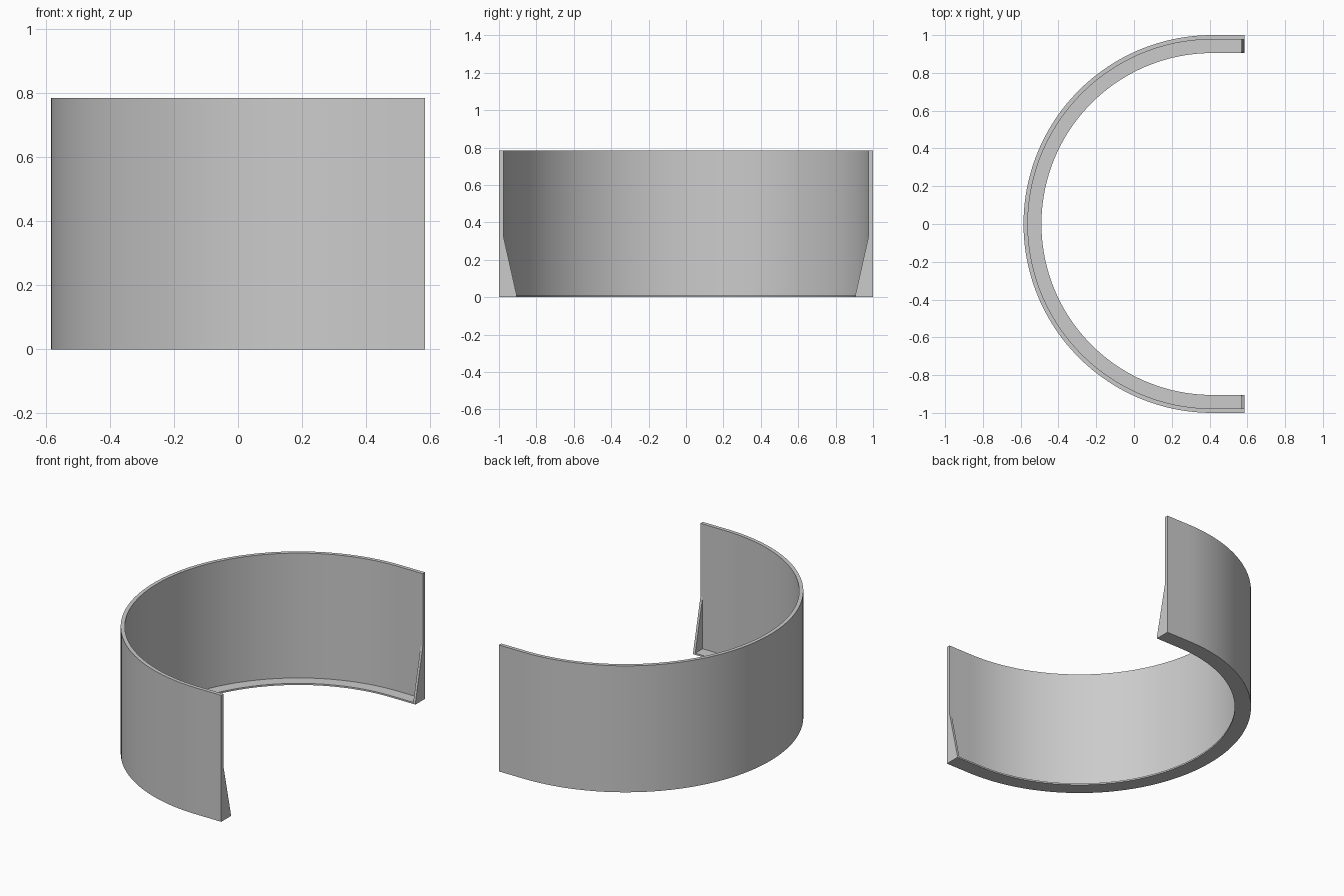
import bpy, bmesh, math

cube = bpy.data.objects.get("Cube")
if cube:
    bpy.data.objects.remove(cube, do_unlink=True)

END_X, CENTRE_X = 0.585, 0.415
HEIGHT, FLOOR, GUSSET_TOP = 0.785, 0.01, 0.33
OUTER, INNER, LEDGE = 1.0, 0.977, 0.905
GUSSET_THICK = 0.015
SEGMENTS = 96

grey = bpy.data.materials.new("plain grey")
grey.use_nodes = True
colour = (0.6, 0.6, 0.6, 1)
grey.diffuse_color = colour
grey.node_tree.nodes["Principled BSDF"].inputs["Base Color"].default_value = colour


def loft(name, sections):
    """Join matching cross-sections into a closed solid."""
    bm = bmesh.new()
    rings = [[bm.verts.new(p) for p in section] for section in sections]
    for a, b in zip(rings, rings[1:]):
        for i in range(len(a)):
            j = (i + 1) % len(a)
            bm.faces.new((a[i], a[j], b[j], b[i]))
    bm.faces.new(rings[0])
    bm.faces.new(rings[-1])
    bmesh.ops.recalc_face_normals(bm, faces=bm.faces)
    mesh = bpy.data.meshes.new(name)
    bm.to_mesh(mesh)
    bm.free()
    mesh.materials.append(grey)
    obj = bpy.data.objects.new(name, mesh)
    bpy.context.collection.objects.link(obj)
    return obj


# Curved wall with a thin inward ledge, swept along a straight-ended half circle
profile = [(OUTER, 0), (OUTER, HEIGHT), (INNER, HEIGHT),
           (INNER, FLOOR), (LEDGE, FLOOR), (LEDGE, 0)]
angles = [math.pi / 2 + math.pi * i / SEGMENTS for i in range(SEGMENTS + 1)]
path = [(CENTRE_X, a) for a in angles]
path = [(END_X, angles[0])] + path + [(END_X, angles[-1])]
wall = loft("curved_wall", [
    [(x + r * math.cos(a), r * math.sin(a), z) for r, z in profile]
    for x, a in path])

# Triangular gusset closing the ledge at each open end
triangle = [(INNER, FLOOR), (INNER, GUSSET_TOP), (LEDGE, FLOOR)]
for side, name in ((-1, "front_gusset"), (1, "back_gusset")):
    loft(name, [[(x, side * y, z) for y, z in triangle]
                for x in (END_X - GUSSET_THICK, END_X)])

# Smooth the curve while keeping the rims crisp
bpy.ops.object.select_all(action="DESELECT")
wall.select_set(True)
bpy.context.view_layer.objects.active = wall
bpy.ops.object.shade_smooth_by_angle(angle=math.radians(30))
